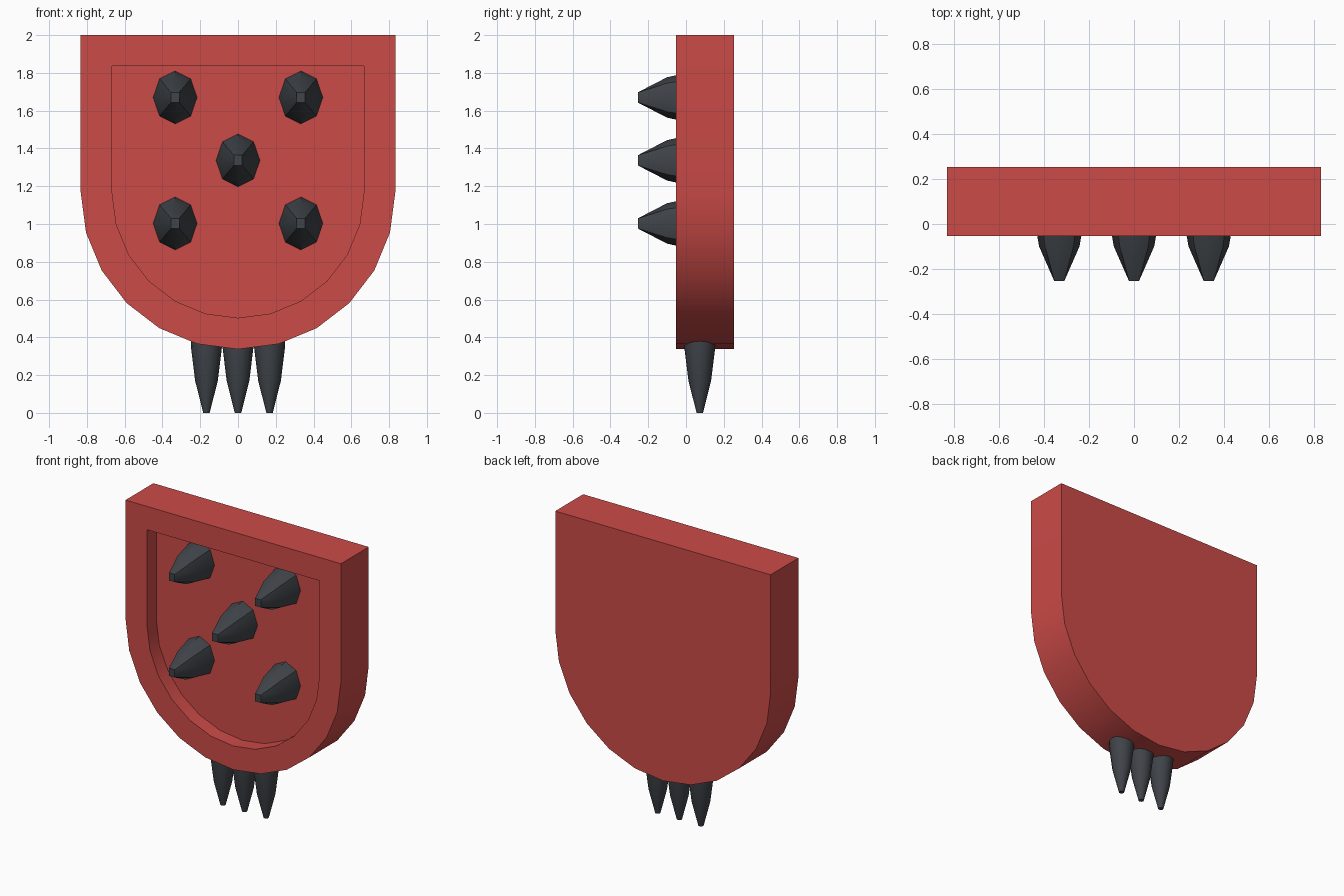
import bpy, bmesh, math
from mathutils import Matrix

if "Cube" in bpy.data.objects:
    bpy.data.objects.remove(bpy.data.objects["Cube"])


def material(name, rgb):
    m = bpy.data.materials.new(name)
    m.use_nodes = True
    m.diffuse_color = (*rgb, 1)
    m.node_tree.nodes["Principled BSDF"].inputs["Base Color"].default_value = (*rgb, 1)
    return m


RED = material("shield red", (0.6, 0.07, 0.064))
DARK = material("dark spike", (0.05, 0.057, 0.066))


def loft(name, rings, mat):
    """Skin a series of equal-count point rings and cap both ends."""
    bm = bmesh.new()
    loops = [[bm.verts.new(p) for p in ring] for ring in rings]
    n = len(loops[0])
    for a, b in zip(loops, loops[1:]):
        for i in range(n):
            j = (i + 1) % n
            bm.faces.new((a[i], a[j], b[j], b[i]))
    bm.faces.new(loops[0])
    bm.faces.new(loops[-1])
    bmesh.ops.recalc_face_normals(bm, faces=bm.faces)
    mesh = bpy.data.meshes.new(name)
    bm.to_mesh(mesh)
    bm.free()
    mesh.materials.append(mat)
    ob = bpy.data.objects.new(name, mesh)
    bpy.context.collection.objects.link(ob)
    bpy.ops.object.select_all(action='DESELECT')
    ob.select_set(True)
    bpy.context.view_layer.objects.active = ob
    bpy.ops.object.shade_smooth_by_angle(angle=math.radians(40))
    return ob


# Shield: flat top, half-round bottom, recessed front panel
def outline(radius, top, y):
    arc = [(radius * math.cos(math.pi * i / 12), y,
            1.17 - radius * math.sin(math.pi * i / 12)) for i in range(13)]
    return [(radius, y, top)] + arc + [(-radius, y, top)]


loft("shield", [outline(0.833, 2, 0.255), outline(0.833, 2, -0.053),
                outline(0.667, 1.837, -0.053), outline(0.667, 1.837, 0.05)], RED)


# Front spikes: octagonal body running to a small square tip
def octagon(cx, cz, rx, rz, y, square=False):
    pts = []
    for i in range(8):
        c, s = math.cos(i * math.pi / 4), math.sin(i * math.pi / 4)
        k = 1 / max(abs(c), abs(s)) if square else 1
        pts.append((cx + rx * c * k, y, cz + rz * s * k))
    return pts


spots = [(-0.333, 1.67), (0.333, 1.67), (0, 1.337), (-0.333, 1.003), (0.333, 1.003)]
for n, (x, z) in enumerate(spots):
    loft(f"front_spike_{n + 1}", [
        octagon(x, z, 0.118, 0.142, 0.06),
        octagon(x, z, 0.09, 0.107, -0.1),
        octagon(x, z, 0.022, 0.027, -0.255, square=True)], DARK)

# Bottom spikes: round, tapering downwards in two steps
for name, x in (("right", -0.167), ("middle", 0), ("left", 0.167)):
    rings = []
    for r, z in ((0.084, 0.4), (0.081, 0.34), (0.06, 0.17), (0.017, 0)):
        rings.append([(x + r * math.cos(i * math.pi / 8),
                       0.073 + r * math.sin(i * math.pi / 8), z) for i in range(16)])
    loft(f"bottom_spike_{name}", rings, DARK)
